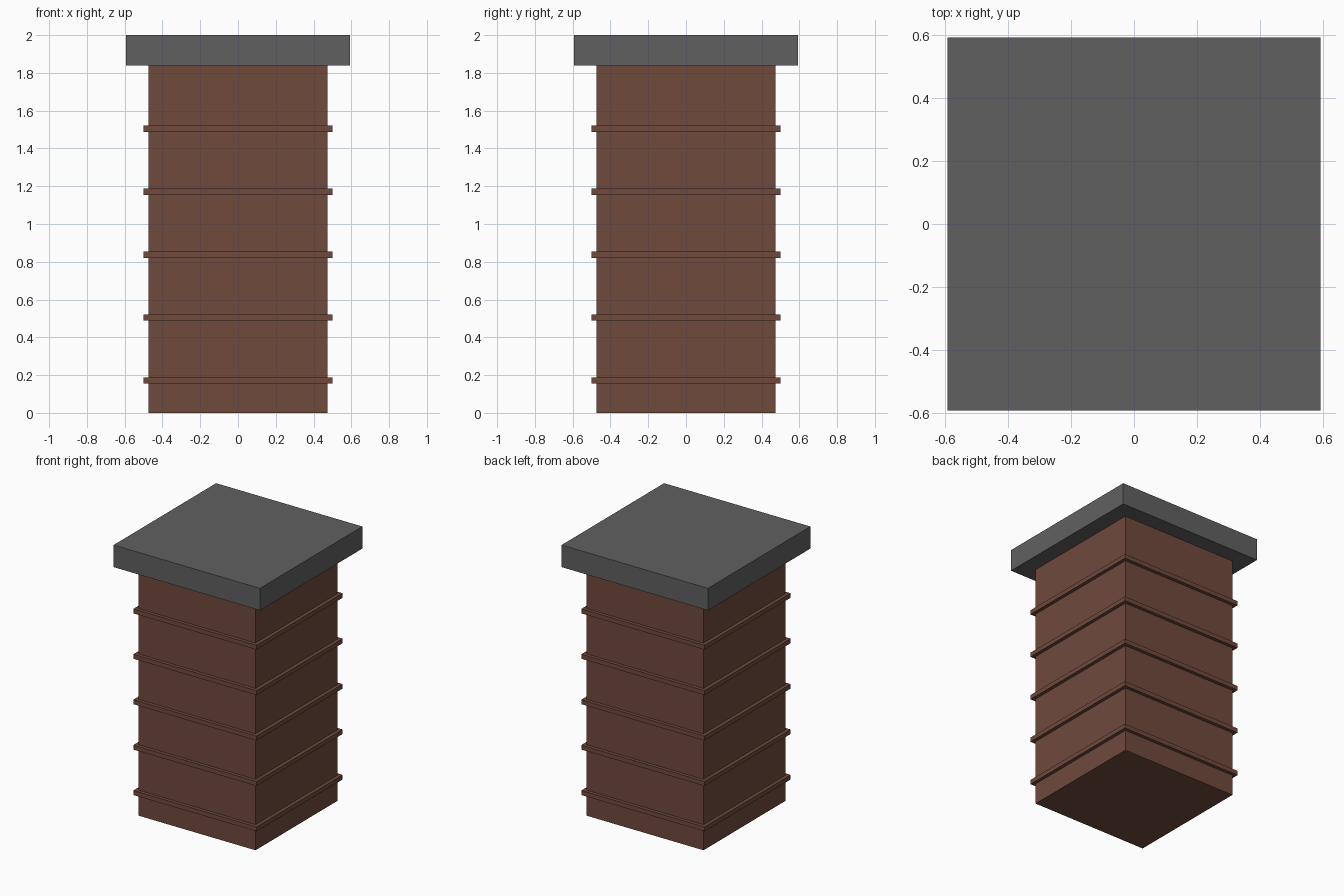
import bpy

if "Cube" in bpy.data.objects:
    bpy.data.objects.remove(bpy.data.objects["Cube"])


def material(name, rgb):
    m = bpy.data.materials.new(name)
    m.diffuse_color = (*rgb, 1.0)
    m.use_nodes = True
    m.node_tree.nodes["Principled BSDF"].inputs["Base Color"].default_value = m.diffuse_color
    return m


brick = material("brick brown", (0.16, 0.068, 0.046))
slate = material("slate grey", (0.118, 0.118, 0.121))


def block(name, half, z0, z1, mat):
    """Square block centred on the z axis, spanning z0 to z1."""
    bpy.ops.mesh.primitive_cube_add(size=2, location=(0, 0, 0))
    ob = bpy.context.object
    ob.name = name
    for v in ob.data.vertices:
        v.co.x *= half
        v.co.y *= half
        v.co.z = z1 if v.co.z > 0 else z0
    ob.data.materials.append(mat)
    return ob


# Chimney shaft
block("shaft", 0.475, 0.0, 1.838, brick)

# Thin protruding brick courses, evenly spaced
for i in range(5):
    z = 0.171 + i / 3
    block(f"brick_course_{i + 1}", 0.5, z - 0.0165, z + 0.0165, brick)

# Overhanging cap slab
block("cap", 0.594, 1.838, 2.0, slate)
